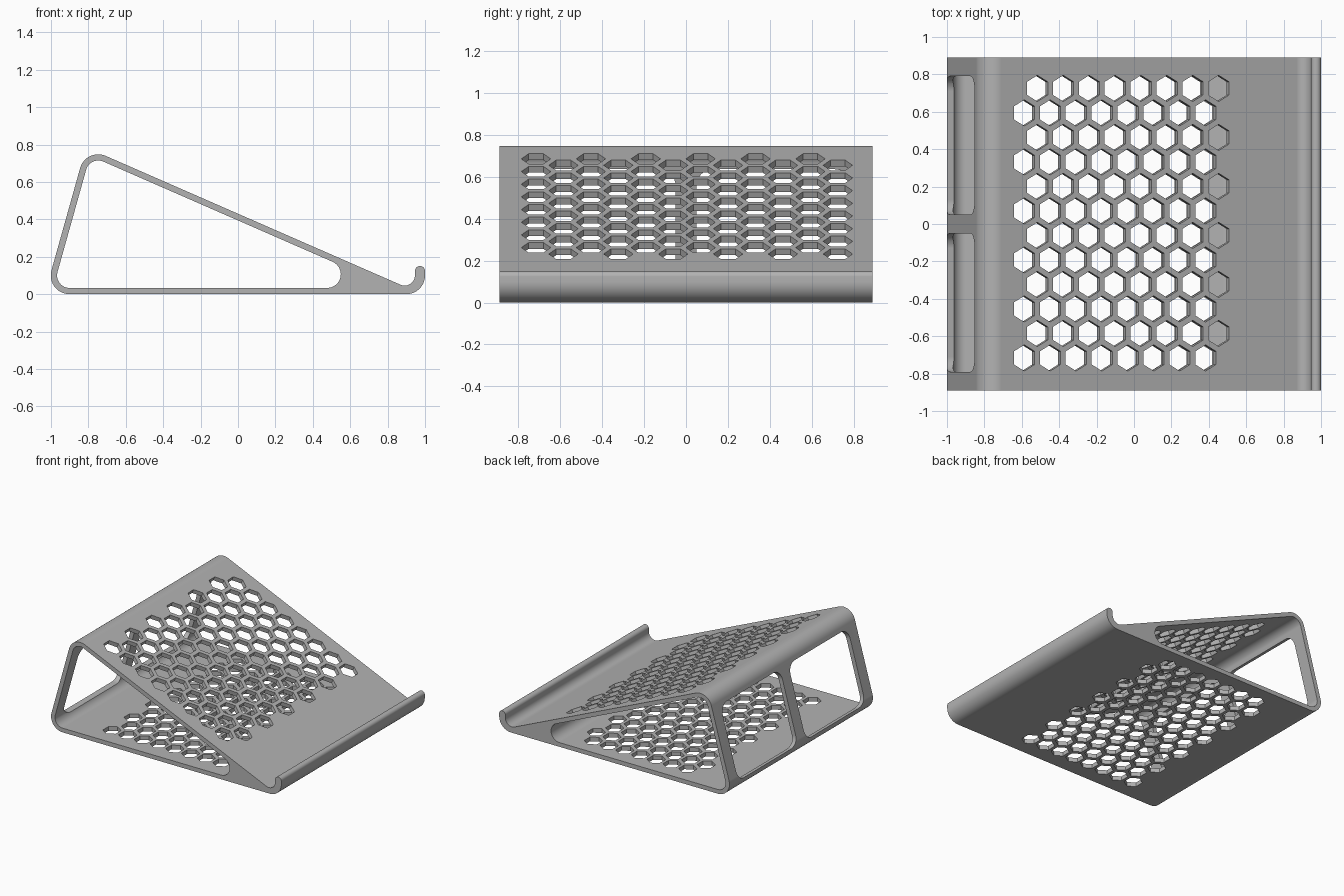
import bpy, bmesh, math
from mathutils import Vector, Matrix

if "Cube" in bpy.data.objects:
    bpy.data.objects.remove(bpy.data.objects["Cube"])

HALF = 0.89                      # half depth along y
TILT = math.atan(0.437)          # slope of the rest plate
LEAN = math.atan(0.28)           # lean of the back wall

grey = bpy.data.materials.new("matte grey")
grey.use_nodes = True
grey.diffuse_color = (0.45, 0.45, 0.45, 1)
grey.node_tree.nodes["Principled BSDF"].inputs["Base Color"].default_value = (0.45, 0.45, 0.45, 1)


def rounded(corners, steps=12):
    """Polygon outline with every (x, z, radius) corner replaced by a tangent arc."""
    out = []
    for i, (x, z, r) in enumerate(corners):
        p = Vector((x, z))
        a = (Vector(corners[i - 1][:2]) - p).normalized()
        b = (Vector(corners[(i + 1) % len(corners)][:2]) - p).normalized()
        half = a.angle(b) / 2
        centre = p + (a + b).normalized() * r / math.sin(half)
        start = p + a * r / math.tan(half) - centre
        end = p + b * r / math.tan(half) - centre
        turn = math.atan2(start.x * end.y - start.y * end.x, start.dot(end))
        for k in range(steps + 1):
            out.append(centre + Matrix.Rotation(turn * k / steps, 2) @ start)
    return out


def prism(bm, outline, height, matrix):
    """Extrude a flat outline both ways along the local z axis."""
    lower = [bm.verts.new(matrix @ Vector((p[0], p[1], -height))) for p in outline]
    upper = [bm.verts.new(matrix @ Vector((p[0], p[1], height))) for p in outline]
    bm.faces.new(lower[::-1])
    bm.faces.new(upper)
    for i in range(len(outline)):
        j = (i + 1) % len(outline)
        bm.faces.new((lower[i], lower[j], upper[j], upper[i]))


def finish(bm, name):
    bmesh.ops.recalc_face_normals(bm, faces=bm.faces)
    mesh = bpy.data.meshes.new(name)
    bm.to_mesh(mesh)
    bm.free()
    obj = bpy.data.objects.new(name, mesh)
    bpy.context.collection.objects.link(obj)
    mesh.materials.append(grey)
    return obj


def cut(target, cutter):
    cutter.hide_render = True
    mod = target.modifiers.new("cut", "BOOLEAN")
    mod.operation = "DIFFERENCE"
    mod.solver = "EXACT"
    mod.object = cutter
    bpy.context.view_layer.objects.active = target
    bpy.ops.object.modifier_apply(modifier=mod.name)
    bpy.data.objects.remove(cutter)


side_on = Matrix.Rotation(math.pi / 2, 4, "X")   # profile x, z extruded along y

# Body: wedge with a curled stop lip on the low edge
body = bmesh.new()
prism(body, rounded([(-1.033, 0, 0.1), (1, 0, 0.1), (1, 0.15, 0.026), (0.946, 0.15, 0.026),
                     (0.946, 0.0166, 0.055), (-0.813, 0.7853, 0.1)]), HALF, side_on)
stand = finish(body, "laptop_stand")

# Hollow through the wedge
hollow = bmesh.new()
z_top = lambda x: 0.394 - 0.437 * x
apex_z = (0.394 + 0.437 * 0.998) / (1 + 0.437 * 0.28)
prism(hollow, rounded([(-0.998 + 0.28 * 0.033, 0.033, 0.067), (0.826, 0.033, 0.073),
                       (-0.998 + 0.28 * apex_z, apex_z, 0.067)]), 1, side_on)
cut(stand, finish(hollow, "hollow_cutter"))

# Honeycomb holes: square to the rest plate, upright through the base
holes = bmesh.new()
hexagon = [Vector((math.sin(k * math.pi / 3), math.cos(k * math.pi / 3))) * 0.07 for k in range(6)]
narrow = [Vector((p.x * 0.92, p.y)) for p in hexagon]
for row in range(12):
    y = 0.725 - 0.131 * row
    first = -0.593 if row % 2 else -0.523
    for i in range(8):
        x = first + 0.1385 * i
        place = Matrix.Translation((x, y, 0.412 - 0.437 * x)) @ Matrix.Rotation(TILT, 4, "Y")
        prism(holes, hexagon, 0.03, place)
        if row % 2 or i < 7:
            prism(holes, narrow, 0.03, Matrix.Translation((first + 0.1365 * i, y, 0.016)))
cut(stand, finish(holes, "honeycomb_cutter"))

# Two rounded windows in the back wall
windows = bmesh.new()
window = rounded([(-0.29, -0.37, 0.08), (0.29, -0.37, 0.08), (0.29, 0.37, 0.08), (-0.29, 0.37, 0.08)], 8)
for side in (-1, 1):
    place = (Matrix.Translation((-0.915, side * 0.42, 0.362))
             @ Matrix.Rotation(LEAN - math.pi / 2, 4, "Y"))
    prism(windows, window, 0.09, place)
cut(stand, finish(windows, "window_cutter"))

# Smooth bends, crisp edges
bpy.ops.object.select_all(action="DESELECT")
stand.select_set(True)
bpy.context.view_layer.objects.active = stand
bpy.ops.object.shade_smooth_by_angle(angle=math.radians(30))
weighted = stand.modifiers.new("flat plates", "WEIGHTED_NORMAL")
weighted.keep_sharp = True
